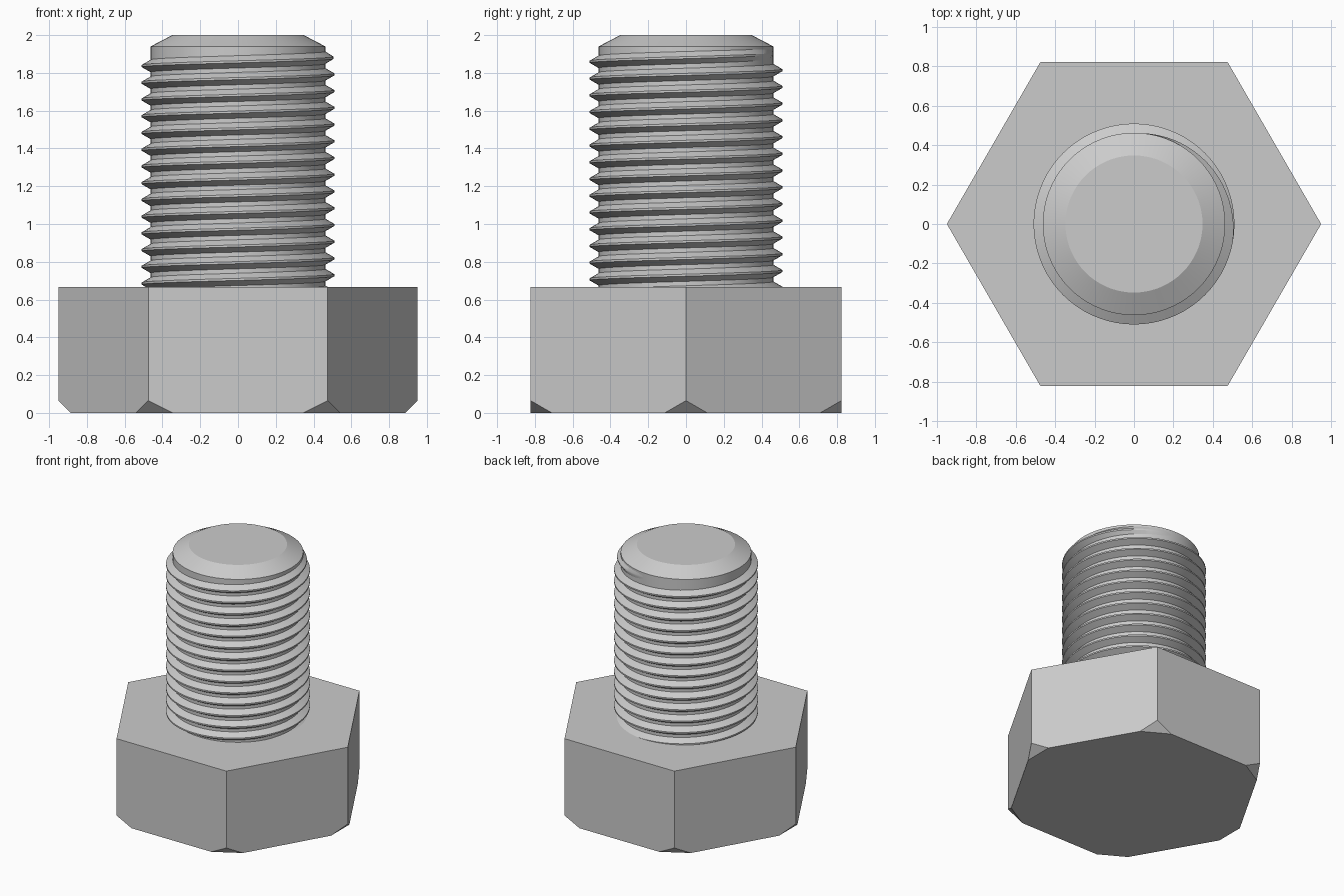
import bpy
import bmesh
from math import sin, cos, tan, pi, radians
from mathutils import Vector

cube = bpy.data.objects.get("Cube")
if cube:
    bpy.data.objects.remove(cube, do_unlink=True)

HEAD_R, HEAD_H, CUT = 0.95, 0.666, 0.065
CORE_R, CREST_R, TIP_R = 0.463, 0.51, 0.348
CONE_Z, TOP_Z = 1.94, 2.0
PITCH, TURNS, SEGS = 0.0886, 15, 72
END_Z = 1.903            # thread centre height where it runs out, at the back

steel = bpy.data.materials.new("steel grey")
steel.use_nodes = True
steel.diffuse_color = (0.6, 0.6, 0.6, 1)
steel.node_tree.nodes["Principled BSDF"].inputs["Base Color"].default_value = (0.6, 0.6, 0.6, 1)


def finish(name, bm, smooth):
    bmesh.ops.recalc_face_normals(bm, faces=bm.faces)
    mesh = bpy.data.meshes.new(name)
    bm.to_mesh(mesh)
    bm.free()
    mesh.materials.append(steel)
    obj = bpy.data.objects.new(name, mesh)
    bpy.context.collection.objects.link(obj)
    if smooth:
        bpy.ops.object.select_all(action='DESELECT')
        obj.select_set(True)
        bpy.context.view_layer.objects.active = obj
        bpy.ops.object.shade_smooth_by_angle(angle=radians(25))
    return obj


def ring(bm, r, z, n):
    return [bm.verts.new((r * cos(2 * pi * i / n), r * sin(2 * pi * i / n), z))
            for i in range(n)]


def stack(bm, profile, n):
    """Closed solid through rings of (radius, height)."""
    rings = [ring(bm, r, z, n) for r, z in profile]
    for a, b in zip(rings, rings[1:]):
        for i in range(n):
            j = (i + 1) % n
            bm.faces.new((a[i], a[j], b[j], b[i]))
    bm.faces.new(rings[0][::-1])
    bm.faces.new(rings[-1])


# Hexagonal head with its lower corners sliced off at 45 degrees
bm = bmesh.new()
stack(bm, [(HEAD_R, 0), (HEAD_R, HEAD_H)], 6)
for k in range(6):
    a = k * pi / 3
    point = Vector((cos(a), sin(a), 0)) * (HEAD_R - CUT)
    bmesh.ops.bisect_plane(bm, geom=bm.verts[:] + bm.edges[:] + bm.faces[:],
                           plane_co=point, plane_no=(cos(a), sin(a), -1),
                           clear_outer=True)
    bmesh.ops.holes_fill(bm, edges=[e for e in bm.edges if e.is_boundary], sides=0)
finish("hex_head", bm, False)

# Plain shank core with a chamfered tip
bm = bmesh.new()
stack(bm, [(CORE_R, HEAD_H - 0.1), (CORE_R, CONE_Z), (TIP_R, TOP_Z)], SEGS)
finish("shank_core", bm, True)

# Right-handed helical ridge that fades into the core near the tip
bm = bmesh.new()
root = CORE_R - 0.003
crest_half = PITCH / 16
flank = (CREST_R - root) * tan(pi / 6)
steps = TURNS * SEGS
fade = SEGS * 100 / 360
previous = None
for i in range(steps + 1):
    angle = pi / 2 + 2 * pi * i / SEGS
    z = END_Z - PITCH * (steps - i) / SEGS
    crest = root + (CREST_R - root) * min(1, (steps - i) / fade)
    section = [(root, -crest_half - flank), (crest, -crest_half),
               (crest, crest_half), (root, crest_half + flank)]
    verts = [bm.verts.new((r * cos(angle), r * sin(angle), z + dz)) for r, dz in section]
    if previous:
        for k in range(4):
            m = (k + 1) % 4
            bm.faces.new((previous[k], verts[k], verts[m], previous[m]))
    else:
        bm.faces.new(verts)
    previous = verts
bm.faces.new(previous[::-1])
finish("screw_thread", bm, True)
